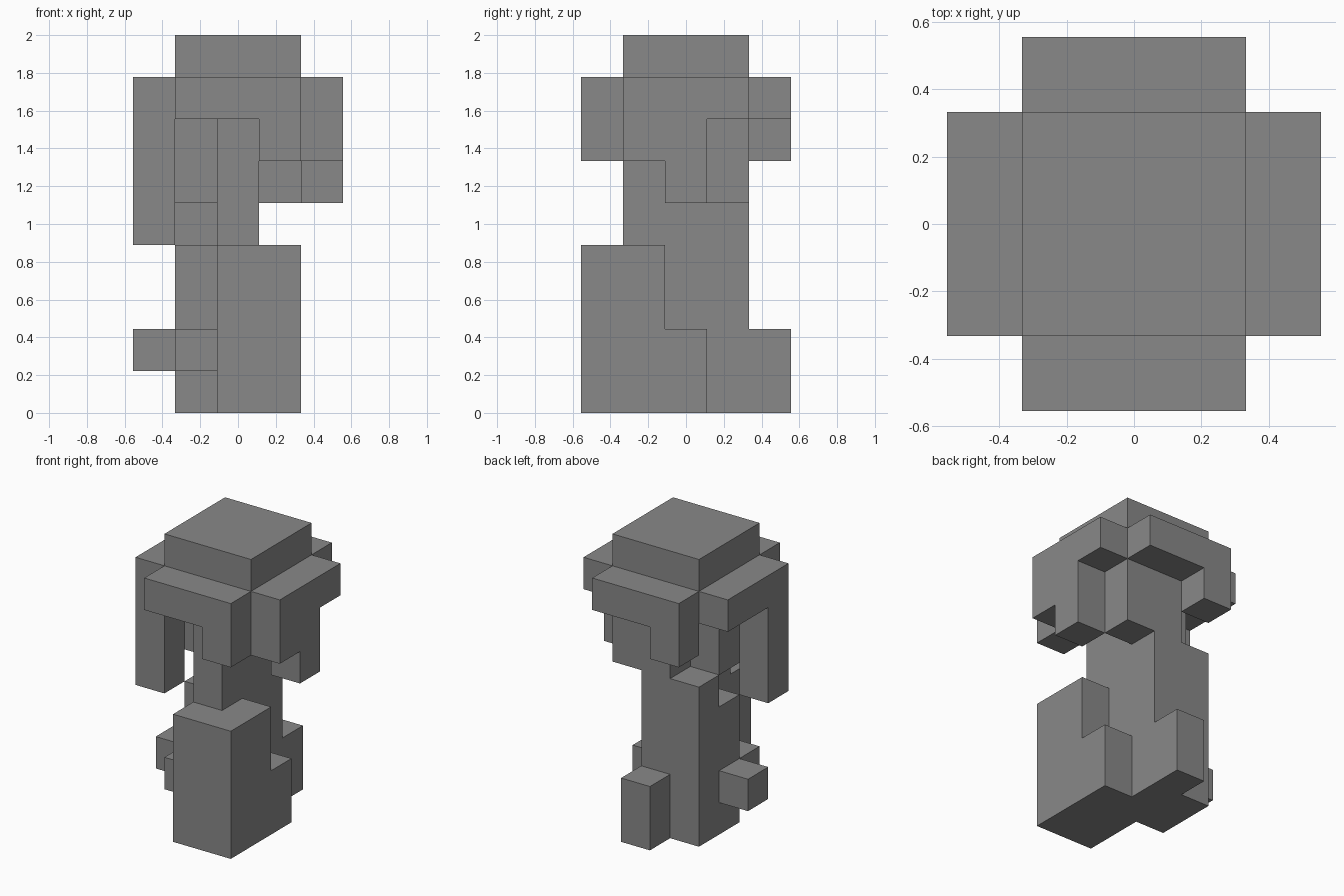
import bpy
import bmesh
from itertools import product
from mathutils import Vector

cube = bpy.data.objects.get("Cube")
if cube:
    bpy.data.objects.remove(cube, do_unlink=True)

UNIT = 2 / 9                            # one block
ORIGIN = Vector((-2.5, -2.5, 0))        # grid corner, in blocks

grey = bpy.data.materials.new("stone_grey")
grey.use_nodes = True
grey.diffuse_color = (0.25, 0.25, 0.25, 1)
grey.node_tree.nodes["Principled BSDF"].inputs["Base Color"].default_value = grey.diffuse_color

# Each part is a list of boxes: low corner, high corner, in blocks
PARTS = {
    "cap": [((1, 1, 8), (4, 4, 9))],
    "canopy": [((0, 1, 7), (5, 4, 8)), ((1, 0, 7), (4, 5, 8))],
    "trunk": [((2, 1, 0), (3, 4, 7))],
    "front_base": [((2, 0, 0), (4, 2, 4)), ((3, 2, 0), (4, 3, 2))],
    "side_base": [((1, 2, 0), (2, 4, 4)), ((1, 3, 4), (2, 4, 5))],
    "back_foot": [((2, 4, 0), (3, 5, 2))],
    "side_knobs": [((0, 2, 1), (1, 3, 2)), ((1, 1, 1), (2, 2, 2))],
    "front_drop": [((3, 0, 6), (4, 1, 7))],
    "left_drop": [((4, 1, 6), (5, 3, 7)), ((4, 2, 5), (5, 3, 6))],
    "back_drop": [((1, 4, 6), (2, 5, 7))],
    "right_drop": [((0, 1, 4), (1, 2, 7))],
    "inner_drops": [((1, 2, 5), (2, 3, 7)), ((3, 3, 5), (4, 4, 7))],
}


def cells(boxes):
    """All the blocks filled by a list of boxes."""
    return {c for lo, hi in boxes
            for c in product(*(range(a, b) for a, b in zip(lo, hi)))}


filled = set().union(*(cells(boxes) for boxes in PARTS.values()))


def add_part(name, boxes):
    """Skin the outside of the blocks and merge coplanar faces."""
    bm = bmesh.new()
    for cell in cells(boxes):
        centre = Vector(cell) + Vector((0.5, 0.5, 0.5))
        for axis, sign in product(range(3), (-1, 1)):
            out = Vector((0, 0, 0))
            out[axis] = sign
            if tuple(int(a + b) for a, b in zip(cell, out)) in filled:
                continue
            u = Vector((0, 0, 0))
            u[(axis + 1) % 3] = 0.5
            v = out.cross(u)
            mid = centre + out / 2
            corners = (mid - u - v, mid + u - v, mid + u + v, mid - u + v)
            bm.faces.new([bm.verts.new((p + ORIGIN) * UNIT) for p in corners])
    bmesh.ops.remove_doubles(bm, verts=bm.verts, dist=0.001)
    bmesh.ops.dissolve_limit(bm, angle_limit=0.01, verts=bm.verts, edges=bm.edges)
    mesh = bpy.data.meshes.new(name)
    bm.to_mesh(mesh)
    bm.free()
    mesh.materials.append(grey)
    bpy.context.collection.objects.link(bpy.data.objects.new(name, mesh))


for name, boxes in PARTS.items():
    add_part(name, boxes)
